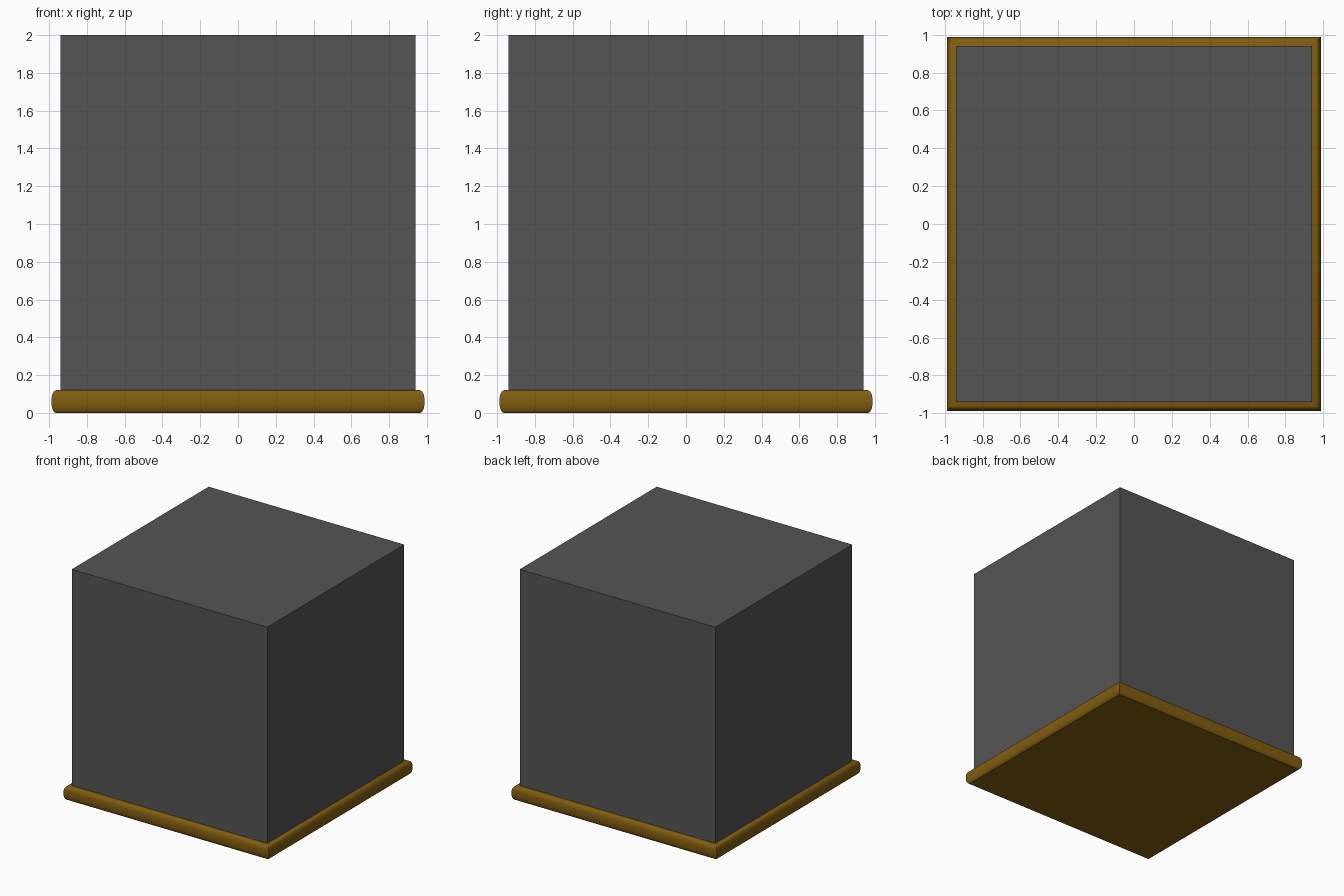
import bpy, bmesh

if "Cube" in bpy.data.objects:
    bpy.data.objects.remove(bpy.data.objects["Cube"])


def material(name, rgb):
    m = bpy.data.materials.new(name)
    m.diffuse_color = (*rgb, 1)
    m.use_nodes = True
    m.node_tree.nodes["Principled BSDF"].inputs["Base Color"].default_value = m.diffuse_color
    return m


def square_loft(name, profile, mat):
    """Stack of square rings (half width, height), capped at both ends."""
    bm = bmesh.new()
    rings = [[bm.verts.new((sx * w, sy * w, z))
              for sx, sy in ((-1, -1), (1, -1), (1, 1), (-1, 1))]
             for w, z in profile]
    for a, b in zip(rings, rings[1:]):
        for i in range(4):
            j = (i + 1) % 4
            bm.faces.new((a[i], a[j], b[j], b[i]))
    bm.faces.new(rings[0][::-1])
    bm.faces.new(rings[-1])
    bmesh.ops.recalc_face_normals(bm, faces=bm.faces)
    me = bpy.data.meshes.new(name)
    bm.to_mesh(me)
    bm.free()
    me.materials.append(mat)
    ob = bpy.data.objects.new(name, me)
    bpy.context.collection.objects.link(ob)
    return ob


# Cube body
square_loft("cube_body", [(0.94, 0.12), (0.94, 2.0)],
            material("dark_grey", (0.09, 0.09, 0.09)))

# Base slab with a rounded edge and mitred corners
base = square_loft("base_trim",
                   [(0.966, 0.0), (0.976, 0.008), (0.983, 0.022), (0.987, 0.042),
                    (0.987, 0.078), (0.983, 0.098), (0.976, 0.112), (0.963, 0.12)],
                   material("brown", (0.22, 0.11, 0.005)))
bpy.context.view_layer.objects.active = base
base.select_set(True)
bpy.ops.object.shade_smooth_by_angle(angle=0.6)
